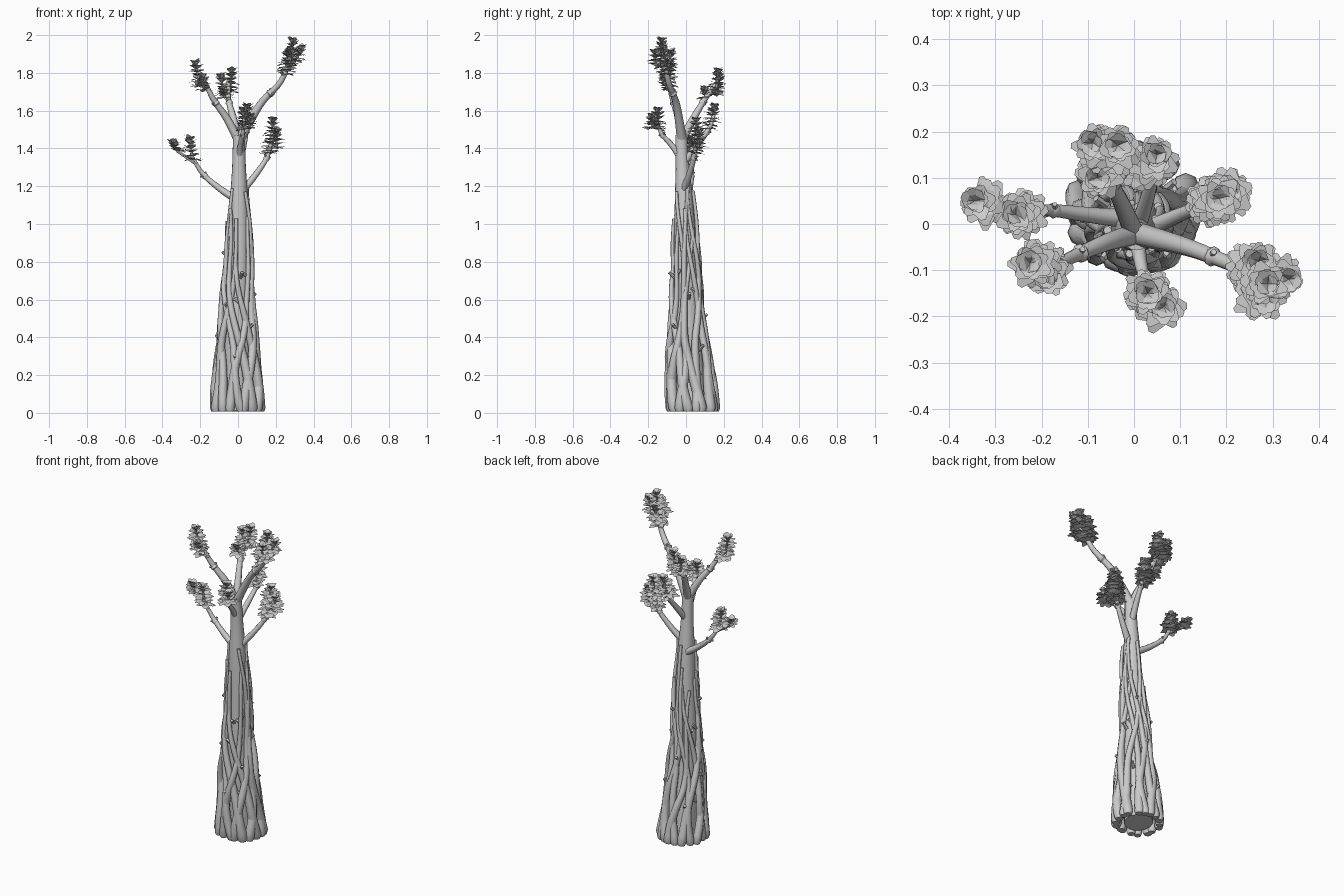
import bpy, math, random
from mathutils import Vector

if "Cube" in bpy.data.objects:
    bpy.data.objects.remove(bpy.data.objects["Cube"])

random.seed(11)
TAU = 2 * math.pi


def interp(table, z):
    """Linear lookup in a list of (z, value)."""
    for (a, u), (b, v) in zip(table, table[1:]):
        if z <= b:
            return u + (v - u) * max(0, z - a) / (b - a)
    return table[-1][1]


def make(name, verts, faces, smooth=True):
    me = bpy.data.meshes.new(name)
    me.from_pydata([tuple(v) for v in verts], [], faces)
    me.validate()
    ob = bpy.data.objects.new(name, me)
    bpy.context.collection.objects.link(ob)
    if smooth:
        bpy.context.view_layer.objects.active = ob
        ob.select_set(True)
        bpy.ops.object.shade_smooth_by_angle(angle=math.radians(50))
        ob.select_set(False)
    return ob


def sweep(verts, faces, path, radii, n=8):
    """Append a capped tube along path."""
    path = [Vector(p) for p in path]
    start = len(verts)
    side = None
    for i, p in enumerate(path):
        t = (path[min(i + 1, len(path) - 1)] - path[max(i - 1, 0)]).normalized()
        if side is None:
            side = t.orthogonal()
        side = (side - t * side.dot(t)).normalized()
        up = t.cross(side)
        for k in range(n):
            a = TAU * k / n
            verts.append(p + (side * math.cos(a) + up * math.sin(a)) * radii[i])
    for i in range(len(path) - 1):
        for k in range(n):
            a, b = start + i * n + k, start + i * n + (k + 1) % n
            faces.append((a, b, b + n, a + n))
    faces.append(tuple(reversed(range(start, start + n))))
    faces.append(tuple(range(len(verts) - n, len(verts))))


def smooth_path(pts, steps=5):
    """Catmull-Rom through the points."""
    p = [Vector(q) for q in pts]
    p = [2 * p[0] - p[1]] + p + [2 * p[-1] - p[-2]]
    out = []
    for i in range(1, len(p) - 2):
        for s in range(steps):
            t = s / steps
            a, b, c, d = p[i - 1:i + 3]
            out.append(0.5 * (2 * b + (c - a) * t + (2 * a - 5 * b + 4 * c - d) * t * t
                              + (3 * b - a - 3 * c + d) * t ** 3))
    return out + [p[-2]]


# Shared trunk profile
CX = [(0, -.003), (.6, -.004), (1.0, .006), (1.46, .005)]
CY = [(0, .038), (.2, .022), (.4, .008), (.8, 0), (1.2, -.014), (1.47, -.026)]
TRUNK_R = [(0, .082), (.3, .078), (.8, .062), (1.15, .047), (1.3, .036), (1.47, .031)]
CAGE_R = [(0, .124), (.1, .119), (.25, .106), (.4, .093), (.6, .078), (.9, .064), (1.2, .05)]


def centre(z):
    return Vector((interp(CX, z), interp(CY, z), z))


def on_cage(a, z, off=0):
    r = interp(CAGE_R, z) + off
    return centre(z) + Vector((r * math.cos(a), r * math.sin(a), 0))


# Trunk
v, f = [], []
zs = [.02 + 1.45 * i / 24 for i in range(25)]
sweep(v, f, [centre(z) for z in zs], [interp(TRUNK_R, z) for z in zs], 16)
make("trunk", v, f)

# Strangling roots winding both ways round the trunk
v, f = [], []
for d in (1, -1):
    for i in range(9):
        a0 = TAU * (i + .25 * d) / 9 + random.uniform(-.15, .15)
        twist = d * random.uniform(.9, 1.9)
        top = random.uniform(.88, 1.2)
        ph = random.uniform(0, TAU)
        r0 = random.uniform(.024, .03)
        path, rad = [], []
        for s in range(31):
            t = s / 30
            z = .026 + (top - .026) * t
            a = a0 + twist * t + .22 * math.sin(ph + 7 * t) * min(1, 3 * t)
            path.append(on_cage(a, z, .005 * math.sin(ph + 13 * t)))
            rad.append(.009 + (r0 - .009) * (1 - t) ** 1.5)
        path.insert(0, path[0] - Vector((0, 0, .018)))
        rad.insert(0, rad[0] * .75)
        sweep(v, f, path, rad)
make("winding_roots", v, f)

# Short cross roots and snapped stubs
v, f = [], []
for i in range(12):
    a, z = TAU * i * .382, .2 + .055 * i
    w = random.uniform(.5, .9)
    path = [on_cage(a + w * t, z + .02 * math.sin(3 * t + i), -.004) for t in (0, .25, .5, .75, 1)]
    sweep(v, f, path, [.008, .01, .01, .009, .007], 6)
    b = a + 2.2
    p = on_cage(b, z + .03)
    out = Vector((math.cos(b), math.sin(b), .8)) * .022
    sweep(v, f, [p - out * .5, p + out], [.01, .008], 6)
make("cross_roots", v, f)

# Branches: start, bends, tip, start radius
BRANCHES = {
    "left_low": ([(-.01, .01, 1.13), (-.1, .02, 1.19), (-.19, .03, 1.27), (-.25, .02, 1.37)], .021),
    "right_low": ([(.02, -.015, 1.17), (.1, .02, 1.27), (.16, .045, 1.37), (.19, .06, 1.52)], .02),
    "right_tall": ([(.0, -.02, 1.43), (.06, -.035, 1.54), (.13, -.055, 1.65), (.23, -.095, 1.76), (.29, -.12, 1.92)], .027),
    "left_tall": ([(.01, -.02, 1.43), (-.06, -.04, 1.56), (-.13, -.07, 1.66), (-.2, -.105, 1.8)], .025),
    "back_tall": ([(.005, -.03, 1.43), (-.025, .04, 1.56), (-.05, .1, 1.66), (-.05, .17, 1.76)], .024),
    "back_low": ([(.005, -.02, 1.31), (.03, .06, 1.42), (.045, .12, 1.5), (.05, .15, 1.58)], .02),
    "front_low": ([(.005, -.01, 1.32), (.012, -.07, 1.41), (.025, -.13, 1.48), (.035, -.16, 1.56)], .019),
}
for name, (pts, r) in BRANCHES.items():
    v, f = [], []
    path = smooth_path(pts)
    n = len(path) - 1
    sweep(v, f, path, [r * (1 - .6 * i / n) for i in range(n + 1)])
    # knot and snapped side shoots
    k = int(n * .62)
    t = (path[k + 1] - path[k]).normalized()
    sweep(v, f, [path[k] - t * .012, path[k], path[k] + t * .012], [r * .6, r * .85, r * .6])
    for s in (1, -1):
        q = t.orthogonal().normalized() * s
        sweep(v, f, [path[k], path[k] + q * .022 + t * .016], [r * .4, r * .25], 6)
    make("branch_" + name, v, f)


def leaf(v, f, p, a, tilt, length, width):
    """Pointed, slightly bent leaf card."""
    out = Vector((math.cos(a), math.sin(a), 0))
    side = Vector((-out.y, out.x, 0))
    up = Vector((0, 0, 1))
    d1 = out * math.cos(tilt) + up * math.sin(tilt)
    d2 = out * math.cos(tilt - .45) + up * math.sin(tilt - .45)
    m = p + d1 * length * .6
    s = len(v)
    v += [p - side * width * .2, p + side * width * .2,
          m + side * width * .5, m - side * width * .5,
          m + d2 * length * .45 + side * width * .14, m + d2 * length * .45 - side * width * .14]
    f += [(s, s + 1, s + 2, s + 3), (s + 3, s + 2, s + 4, s + 5)]


# Leafy rosettes stacked on each shoot: (bottom, top)
SHOOTS = {
    "left_low": [((-.24, .02, 1.34), (-.255, .02, 1.44)), ((-.32, .045, 1.385), (-.345, .05, 1.42))],
    "right_low": [((.165, .05, 1.37), (.185, .055, 1.54)), ((.205, .065, 1.4), (.205, .07, 1.48))],
    "right_tall": [((.25, -.1, 1.79), (.27, -.08, 1.9)), ((.27, -.12, 1.81), (.29, -.13, 1.96)),
                   ((.3, -.11, 1.86), (.335, -.12, 1.92)), ((.27, -.16, 1.84), (.285, -.165, 1.9))],
    "left_tall": [((-.18, -.1, 1.71), (-.19, -.12, 1.77)), ((-.2, -.09, 1.73), (-.225, -.085, 1.84))],
    "back_tall": [((-.07, .16, 1.68), (-.09, .175, 1.77)), ((-.04, .16, 1.7), (-.035, .17, 1.8)),
                  ((-.07, .11, 1.67), (-.08, .1, 1.7))],
    "back_low": [((.03, .12, 1.5), (.05, .15, 1.61))],
    "front_low": [((.03, -.15, 1.5), (.03, -.15, 1.59)), ((.06, -.18, 1.51), (.065, -.18, 1.56))],
}
for name, shoots in SHOOTS.items():
    v, f = [], []
    sv, sf = [], []
    tip = Vector(BRANCHES[name][0][-1])
    prev = Vector(BRANCHES[name][0][-2])
    for lo, hi in shoots:
        lo, hi = Vector(lo), Vector(hi)
        root = prev.lerp(tip, .45)
        sweep(sv, sf, [root, lo, hi], [.009, .008, .005], 6)
        layers = max(3, round((hi - lo).length / .02)) + 1
        for L in range(layers):
            t = L / (layers - 1)
            near_top = max(0, 1 - (layers - 1 - L) / 2.5)
            for k in range(7):
                a = TAU * k / 7 + L * 2.4 + random.uniform(-.25, .25)
                tilt = random.uniform(.0, .5) + .75 * near_top
                leaf(v, f, lo.lerp(hi, t), a, tilt,
                     random.uniform(.046, .06) * (1 - .3 * near_top), random.uniform(.034, .044))
    make("shoots_" + name, sv, sf)
    make("leaves_" + name, v, f, smooth=False)
